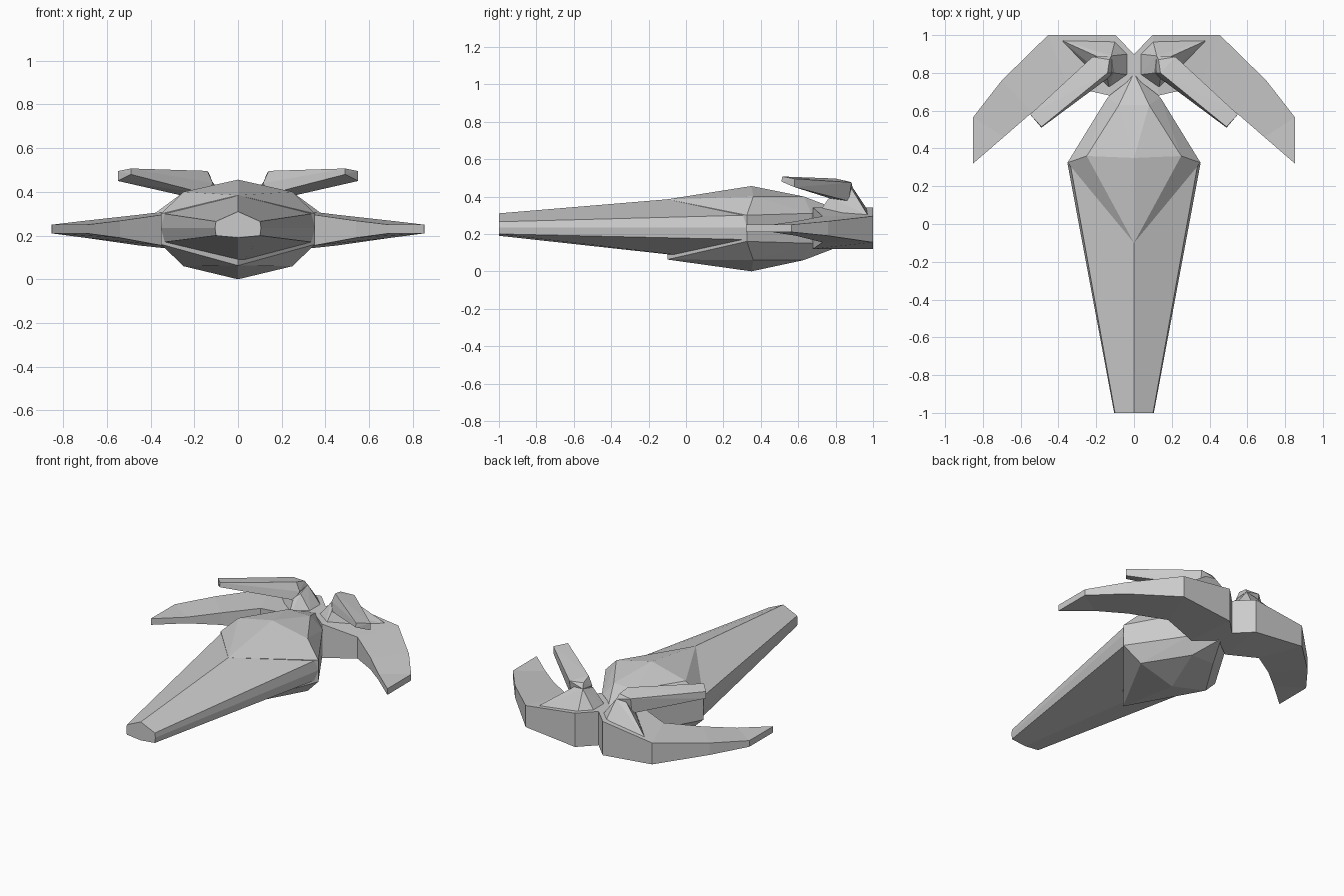
import bpy, bmesh

if "Cube" in bpy.data.objects:
    bpy.data.objects.remove(bpy.data.objects["Cube"])


def finish(name, bm):
    bmesh.ops.recalc_face_normals(bm, faces=bm.faces[:])
    mesh = bpy.data.meshes.new(name)
    bm.to_mesh(mesh)
    bm.free()
    obj = bpy.data.objects.new(name, mesh)
    bpy.context.collection.objects.link(obj)
    return obj


def loft(name, sections):
    # skin matching rings of points and cap both ends
    bm = bmesh.new()
    rings = [[bm.verts.new(p) for p in s] for s in sections]
    n = len(rings[0])
    for a, b in zip(rings, rings[1:]):
        for i in range(n):
            j = (i + 1) % n
            bm.faces.new((a[i], a[j], b[j], b[i]))
    bm.faces.new(rings[0])
    bm.faces.new(rings[-1][::-1])
    return finish(name, bm)


def convex(name, points):
    bm = bmesh.new()
    for p in points:
        bm.verts.new(p)
    res = bmesh.ops.convex_hull(bm, input=bm.verts[:])
    junk = {v for v in res["geom_interior"] + res["geom_unused"]
            if isinstance(v, bmesh.types.BMVert)}
    bmesh.ops.delete(bm, geom=list(junk), context='VERTS')
    bmesh.ops.dissolve_limit(bm, angle_limit=0.02, verts=bm.verts[:], edges=bm.edges[:])
    return finish(name, bm)


def both(points):
    return [(s * x, y, z) for x, y, z in points for s in ((1, -1) if x else (1,))]


# long tapered nose with an eight-sided section
def nose_ring(y, w, top, hi, mid, lo, bottom):
    right = [(w * 0.96, hi), (w, mid), (w * 0.96, lo)]
    ring = [(0, top)] + right + [(0, bottom)] + [(-x, z) for x, z in right[::-1]]
    return [(x, y, z) for x, z in ring]


loft("nose_hull", [nose_ring(-1, 0.105, 0.31, 0.265, 0.235, 0.2, 0.19),
                   nose_ring(0.32, 0.352, 0.42, 0.3, 0.235, 0.17, 0.045)])

# faceted central body, mirrored top to bottom around z = 0.23
upper = both([(0, -0.1, 0.385), (0, 0.35, 0.456), (0.25, 0.36, 0.4),
              (0.352, 0.325, 0.3), (0.08, 0.63, 0.4), (0.14, 0.67, 0.31),
              (0, 0.8, 0.335)])
convex("central_body", upper + [(x, y, 0.456 - z if z > 0.44 else 0.46 - z - (0.012 if y < 0 else 0))
                                for x, y, z in upper])

# swept wing stations: front xy, rear xy, lower and upper z
stations = [((0, 0.78), (0, 0.9), 0.12, 0.34),
            ((0.13, 0.68), (0.1, 1.0), 0.12, 0.34),
            ((0.35, 0.73), (0.455, 1.0), 0.155, 0.295),
            ((0.54, 0.59), (0.70, 0.76), 0.19, 0.268),
            ((0.69, 0.46), (0.852, 0.565), 0.21, 0.25),
            ((0.852, 0.32), (0.853, 0.33), 0.21, 0.25)]

# pylon rising from the wing root, then the forward-swept upper arm
pylon = [(0.03, 0.79, 0.33), (0.03, 0.9, 0.33), (0.1, 0.97, 0.33),
         (0.39, 0.975, 0.295), (0.13, 0.7, 0.3),
         (0.11, 0.8, 0.43), (0.12, 0.89, 0.45), (0.18, 0.88, 0.45), (0.14, 0.77, 0.4)]
arm = [(0.49, 0.515, 0.507), (0.55, 0.58, 0.495), (0.49, 0.51, 0.48), (0.55, 0.58, 0.45),
       (0.14, 0.80, 0.496), (0.22, 0.885, 0.475), (0.14, 0.77, 0.39), (0.22, 0.87, 0.375),
       (0.115, 0.80, 0.44), (0.12, 0.89, 0.45), (0.13, 0.87, 0.48)]

for side, s in (("right", 1), ("left", -1)):
    loft(side + "_wing", [[(s * f[0], f[1], lo), (s * r[0], r[1], lo),
                           (s * r[0], r[1], hi), (s * f[0], f[1], hi)]
                          for f, r, lo, hi in stations])
    convex(side + "_pylon", [(s * x, y, z) for x, y, z in pylon])
    convex(side + "_upper_arm", [(s * x, y, z) for x, y, z in arm])
